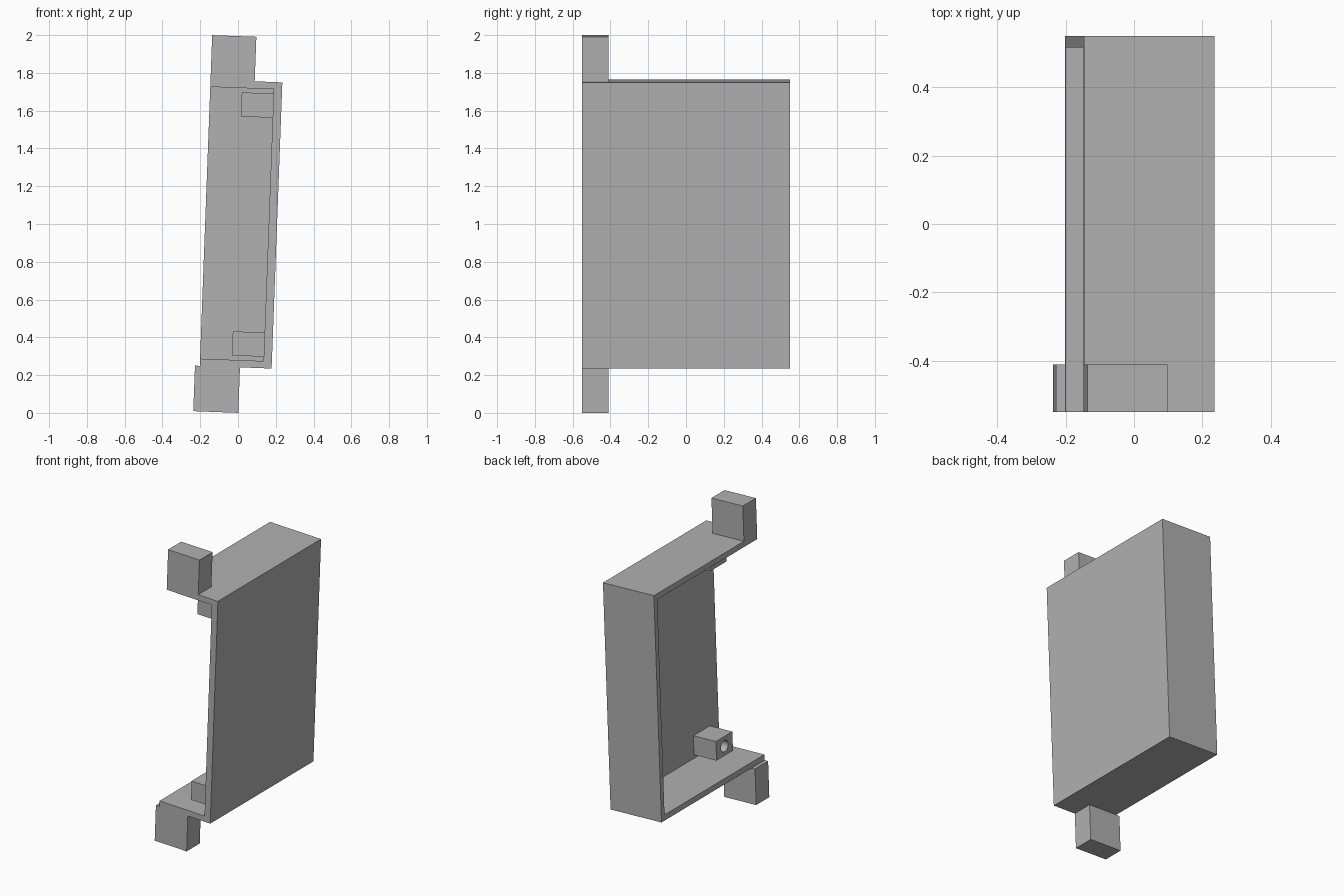
import bpy
import math
from mathutils import Matrix, Vector

if "Cube" in bpy.data.objects:
    bpy.data.objects.remove(bpy.data.objects["Cube"], do_unlink=True)

grey = bpy.data.materials.new("plain grey")
grey.use_nodes = True
grey.diffuse_color = (0.44, 0.44, 0.44, 1)
grey.node_tree.nodes["Principled BSDF"].inputs["Base Color"].default_value = (0.44, 0.44, 0.44, 1)


def box(name, low, high):
    """Axis-aligned block between two corners, in the untilted frame."""
    low, high = Vector(low), Vector(high)
    bpy.ops.mesh.primitive_cube_add(size=1)
    ob = bpy.context.object
    ob.name = name
    size = Matrix.Diagonal((high - low).to_4d())
    size[3][3] = 1
    ob.data.transform(Matrix.Translation((low + high) / 2) @ size)
    ob.data.materials.append(grey)
    return ob


def cut(ob, cutter):
    """Subtract the cutter, then discard it."""
    cutter.hide_render = True
    mod = ob.modifiers.new("cut", 'BOOLEAN')
    mod.operation = 'DIFFERENCE'
    mod.solver = 'EXACT'
    mod.object = cutter
    bpy.context.view_layer.objects.active = ob
    bpy.ops.object.modifier_apply(modifier=mod.name)
    bpy.data.objects.remove(cutter, do_unlink=True)


half_h = 0.758      # half height of the casing
wall = 0.038        # top and bottom thickness
inner_x = 0.1625    # inside face of the side panel

# Casing, open on the front and on one side
casing = box("casing", (-0.174, -0.55, -half_h), (0.2065, 0.55, half_h))
cut(casing, box("cavity", (-0.5, -1, wall - half_h), (inner_x, 0.516, half_h - wall)))
parts = [casing]

# Outer mounting lugs
parts.append(box("upper_lug", (-0.174, -0.55, half_h), (0.06, -0.41, 0.994)))
parts.append(box("lower_lug", (-0.1995, -0.55, -0.999), (0.039, -0.41, -half_h)))

# Inner bosses with a screw hole facing the open side
for name, z in (("upper_boss", 0.633), ("lower_boss", -0.633)):
    boss = box(name, (-0.006, -0.455, z - 0.064), (inner_x, -0.28, z + 0.064))
    bpy.ops.mesh.primitive_cylinder_add(vertices=32, radius=0.038, depth=0.24,
                                        location=(0, -0.3675, z),
                                        rotation=(0, math.pi / 2, 0))
    cut(boss, bpy.context.object)
    parts.append(boss)

# Lean everything slightly sideways and stand it on the floor
lean = Matrix.Translation((0, 0, 1)) @ Matrix.Rotation(math.radians(2.15), 4, 'Y')
for ob in parts:
    ob.data.transform(lean)
    ob.data.materials.clear()
    ob.data.materials.append(grey)
    bpy.ops.object.select_all(action='DESELECT')
    ob.select_set(True)
    bpy.context.view_layer.objects.active = ob
    bpy.ops.object.shade_smooth_by_angle(angle=math.radians(30))
